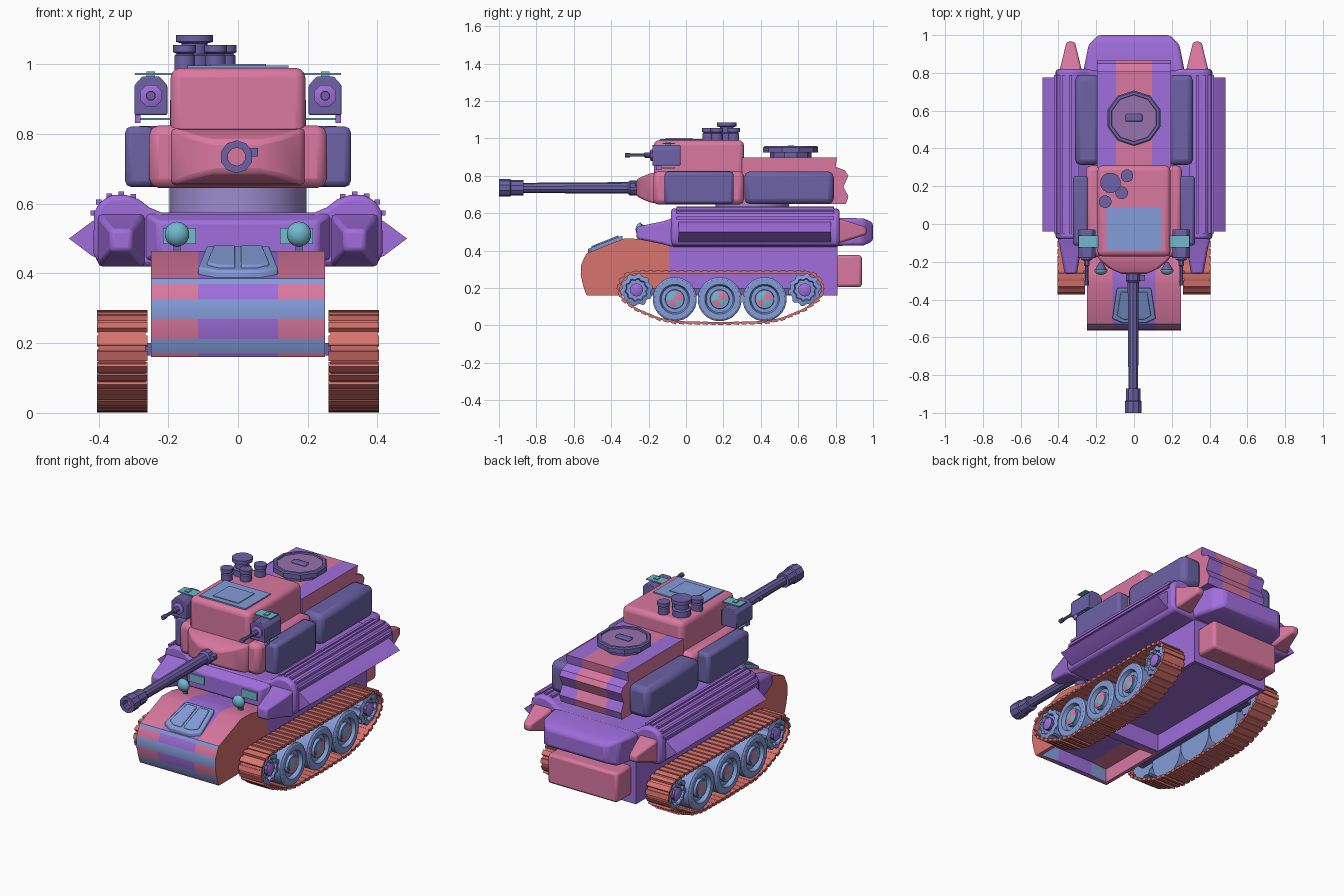
import bpy, bmesh, math
from mathutils import Vector

if "Cube" in bpy.data.objects:
    bpy.data.objects.remove(bpy.data.objects["Cube"])


def lin(c):
    c /= 255
    return c / 12.92 if c <= 0.04045 else ((c + 0.055) / 1.055) ** 2.4


MATS = {}
for mat_name, rgb in {"purple": (160, 110, 220), "pink": (218, 120, 160), "coral": (218, 115, 110),
                      "indigo": (108, 98, 166), "light blue": (131, 156, 216), "teal": (113, 184, 205),
                      "lavender": (155, 140, 207), "mauve": (152, 113, 174)}.items():
    m = bpy.data.materials.new(mat_name)
    m.diffuse_color = (*[lin(c) for c in rgb], 1)
    m.use_nodes = True
    m.node_tree.nodes["Principled BSDF"].inputs["Base Color"].default_value = m.diffuse_color
    MATS[mat_name] = m


def loft(name, rings, mats, bevel=0.0, rule=None, closed=False, recess=0.0, segs=2):
    """Skin rings of points; rule(center, normal) picks an index into mats."""
    mats = [mats] if isinstance(mats, str) else mats
    bm = bmesh.new()
    vs = [[bm.verts.new(p) for p in r] for r in rings]
    n = len(rings[0])
    for k in range(len(vs) if closed else len(vs) - 1):
        a, b = vs[k], vs[(k + 1) % len(vs)]
        for i in range(n):
            j = (i + 1) % n
            bm.faces.new((a[i], a[j], b[j], b[i]))
    if not closed:
        bm.faces.new(vs[0])
        bm.faces.new(vs[-1])
    bmesh.ops.recalc_face_normals(bm, faces=bm.faces)
    if recess:   # hollow underside
        for thick, depth in ((0.03, 0), (0.004, -recess)):
            bm.normal_update()
            low = [f for f in bm.faces if f.normal.z < -0.95] if not depth else low
            bmesh.ops.inset_region(bm, faces=low, thickness=thick, depth=depth)
    bm.normal_update()
    if rule:
        for f in bm.faces:
            f.material_index = rule(f.calc_center_median(), f.normal)
    me = bpy.data.meshes.new(name)
    bm.to_mesh(me)
    bm.free()
    for c in mats:
        me.materials.append(MATS[c])
    me.polygons.foreach_set("use_smooth", [True] * len(me.polygons))
    me.set_sharp_from_angle(angle=math.radians(32))
    ob = bpy.data.objects.new(name, me)
    bpy.context.collection.objects.link(ob)
    if bevel:
        mod = ob.modifiers.new("bevel", "BEVEL")
        mod.width, mod.segments, mod.angle_limit = bevel, segs, math.radians(30)
    return ob


def rect(x, z, y, hx, hz):
    return [(x - hx, y, z - hz), (x + hx, y, z - hz), (x + hx, y, z + hz), (x - hx, y, z + hz)]


def box(name, x, y, z, mat, bevel=0.0, **kw):
    cx, cz, hx, hz = sum(x) / 2, sum(z) / 2, abs(x[1] - x[0]) / 2, (z[1] - z[0]) / 2
    return loft(name, [rect(cx, cz, v, hx, hz) for v in y], mat, bevel, **kw)


def along_x(name, prof, xs, mats, bevel=0.0, **kw):
    return loft(name, [[(x, y, z) for y, z in prof] for x in xs], mats, bevel, **kw)


def along_y(name, prof, ys, mats, bevel=0.0, **kw):
    return loft(name, [[(x, y, z) for x, z in prof] for y in ys], mats, bevel, **kw)


def lathe(name, prof, c, axis, n, mats, rule=None, tooth=1.0, bevel=0.0):
    """prof = (radius, height along axis) pairs, n sides."""
    rings = []
    for r, h in prof:
        ring = []
        for i in range(n):
            t = 2 * math.pi * (i + 0.5) / n
            rr = r * (tooth if i % 4 < 2 else 1)
            a, b = rr * math.cos(t), rr * math.sin(t)
            p = {"X": (h, a, b), "Y": (a, h, b), "Z": (a, b, h)}[axis]
            ring.append(tuple(c[k] + p[k] for k in range(3)))
        rings.append(ring)
    return loft(name, rings, mats, bevel, rule)


# Front hull: striped slope with painted cross bands
nose = [(-.53, .16), (-.537, .172), (-.55, .212), (-.563, .27), (-.56, .325), (-.54, .37), (-.53, .386),
        (-.33, .465), (-.24, .462), (-.09, .43), (-.09, .16)]


def nose_rule(c, n):
    if abs(n.x) > .9 and abs(c.x) > .24:
        return 0
    if c.y < -.5 and (.172 < c.z < .212 or .27 < c.z < .325 or .37 < c.z < .386):
        return 3
    return 2 if abs(c.x) < .115 else 1


along_x("front_hull", nose, (-.25, -.115, .115, .25), ["coral", "pink", "purple", "light blue"],
        rule=nose_rule, recess=.08)
# Driver hatch with two raised leaves
slope = lambda y, d: (y, .465 + (y + .33) * .395 + d)
loft("driver_hatch", [[(x, *slope(y, d)) for x, y in ((-.115, -.5), (-.06, -.525), (.06, -.525), (.115, -.5),
                                                     (.09, -.34), (-.09, -.34))] for d in (-.01, .02)],
     "light blue", .006)
for s in (-1, 1):
    loft("hatch_leaf", [[(s * x, *slope(y, d)) for x, y in ((.008, -.505), (.055, -.505), (.09, -.485),
                                                           (.07, -.36), (.008, -.36))] for d in (.01, .028)],
         "light blue", .004)

# Main hull and rear
box("lower_hull", (-.25, .25), (-.09, .81), (.16, .44), "purple", recess=.1)
box("rear_box", (-.22, .22), (.8, .94), (.205, .375), "pink", .015)
half = [(.22, .575), (.255, .59), (.285, .613), (.32, .625), (.36, .625), (.395, .608), (.413, .575), (.415, .46),
        (.4, .425), (.27, .42)]
along_y("upper_hull", half + [(-x, z) for x, z in reversed(half)], (-.08, .82), "purple", .015)
loft("front_cowl", [rect(0, .505, -.07, .27, .07), rect(0, .5, -.13, .23, .05)], "purple", .01)
loft("rear_lobe", [rect(0, .5, y, x, z) for y, x, z in ((.8, .27, .075), (.95, .24, .072), (1, .19, .05))],
     "purple", .015)

for s in (-1, 1):
    # Side flanges, prongs and rails
    along_y("side_flange", [(s * .38, .565), (s * .418, .55), (s * .485, .5), (s * .418, .45), (s * .38, .435)],
            (-.04, .775), "purple")
    loft("front_prong", [rect(s * .335, .495, y, w, h) for y, w, h in
                         ((-.07, .07, .078), (-.12, .058, .062), (-.265, .032, .032))], "purple", .012)
    loft("rear_prong", [rect(s * .335, .505, y, w, h) for y, w, h in
                        ((.81, .06, .068), (.85, .05, .056), (.965, .022, .02))], "pink", .012)
    for x, z in ((.30, .622), (.335, .629), (.37, .624), (.4, .606), (.415, .575)):
        box("fender_rail", (s * x - .008, s * x + .008), (-.05, .79), (z - .008, z + .006), "purple")
    # Headlamps and lamp plates
    lathe("headlamp_housing", [(.008, -.2), (.034, -.245)], (s * .175, 0, .513), "Y", 14, "indigo")
    lathe("headlamp_lens", [(.036, -.24), (.036, -.247), (.028, -.26), (.014, -.267), (.003, -.269)],
          (s * .175, 0, .513), "Y", 14, "teal")
    box("headlamp_stalk", (s * .175 - .01, s * .175 + .01), (-.235, -.215), (.44, .5), "indigo")
    box("lamp_plate", (s * .12, s * .215), (-.138, -.125), (.485, .53), "teal")

# Tracks: band, links and wheels
arc = [(0, .012), (.24, .017), (.33, .036), (.45, .086), (.525, .14), (.547, .19), (.535, .24), (.5, .272),
       (.45, .283), (0, .283)]
loop = [Vector((0, .185 + y, z)) for y, z in arc] + [Vector((0, .185 - y, z)) for y, z in arc[-2:0:-1]]


def resample(pts, count):
    segs = [(a, b, (b - a).length) for a, b in zip(pts, pts[1:] + pts[:1])]
    step = sum(s[2] for s in segs) / count
    out, pos = [], 0.0
    for a, b, l in segs:
        while pos < l and len(out) < count:
            out.append((a.lerp(b, pos / l), (b - a) / l))
            pos += step
        pos -= l
    return out


for s in (-1, 1):
    band = []
    for p, t in resample(loop, 64):
        nrm = Vector((0, t.z, -t.y)) * .005
        band.append([(s * x, *(p + nrm * k).yz) for x, k in ((.265, -1), (.4, -1), (.4, 1), (.265, 1))])
    loft("track_band", band, "coral", closed=True)
    for p, t in resample(loop, 58):
        nrm = Vector((0, t.z, -t.y))
        ends = [p + t * a + nrm * b for a, b in ((-.014, -.006), (.014, -.006), (.014, .011), (-.014, .009))]
        loft("track_link", [[(s * x, e.y, max(e.z, 0)) for e in ends] for x in (.26, .405)], "coral")
    for y in (-.06, .18, .42):
        lathe("road_wheel", [(.118, .28), (.118, .39), (.108, .397), (.08, .397), (.072, .375), (.052, .375),
                             (.05, .392), (.04, .392)], (0, y, .14), "X", 24, "light blue")
        if s < 0:
            bpy.context.collection.objects[-1].scale.x = -1
        lathe("wheel_hub", [(.042, s * .38), (.042, s * .396), (.022, s * .4), (.002, s * .4)], (0, y, .14), "X", 16,
              ["pink", "teal", "lavender"],
              rule=lambda c, n, y=y: 2 if math.hypot(c.y - y, c.z - .14) > .038 else int((c.y > y) == (c.z < .14)))
    for y in (-.265, .635):
        lathe("sprocket", [(.078, s * .29), (.078, s * .385), (.055, s * .392), (.05, s * .375), (.03, s * .375)],
              (0, y, .19), "X", 40, "light blue", tooth=1.13)
        lathe("sprocket_hub", [(.036, s * .36), (.036, s * .392), (.02, s * .4)], (0, y, .19), "X", 10,
              ["indigo", "purple"], rule=lambda c, n, y=y: int(math.hypot(c.y - y, c.z - .19) < .03))
    box("wheel_axle_beam", (s * .24, s * .3), (-.27, .64), (.165, .2), "indigo")

# Turret
lathe("turret_ring", [(.197, .56), (.197, .66)], (0, .355, 0), "Z", 32, "lavender")
box("turret_lower", (-.255, .255), (-.175, .31), (.645, .825), "pink", .028)
box("turret_upper", (-.193, .193), (-.172, .31), (.75, .99), "pink", .028, segs=3)
loft("gun_mantlet", [rect(0, z, y, w, h) for y, w, h, z in ((-.15, .2, .083, .735), (-.19, .185, .078, .735),
                                                           (-.235, .13, .06, .735), (-.265, .065, .045, .735))],
     "pink", .012)
lathe("main_barrel", [(.04, -.24), (.04, -.3), (.031, -.31), (.027, -.87), (.041, -.87), (.041, -.935), (.047, -.94),
                      (.047, -1), (.026, -1), (.026, -.96)], (-.004, 0, .735), "Y", 10, ["indigo", "pink"],
      rule=lambda c, n: int(abs(c.y + .96) < .001 and n.y < -.9))
box("barrel_lug", (.03, .057), (-.3, -.27), (.735, .76), "indigo")

# Bustle with lengthwise stripes and zigzag rear
bustle = [(.3, .648), (.3, .898), (.807, .898), (.8, .848), (.85, .828), (.868, .8), (.842, .74), (.868, .69), (.855, .648)]
along_x("turret_bustle", bustle, (-.195, -.095, .095, .195), ["pink", "purple"],
        rule=lambda c, n: int(abs(c.x) > .096 and abs(n.x) < .9))
for s in (-1, 1):
    box("bustle_side_bin", (s * .18, s * .312), (.312, .79), (.648, .823), "indigo", .03)
    box("turret_side_bin", (s * .24, s * .324), (-.115, .255), (.648, .822), "indigo", .018)

# Roof hatch, cupola and periscopes
box("roof_plate", (-.145, .145), (-.14, .088), (.985, .997), "light blue")
box("roof_plate_panel", (-.08, .08), (-.11, .035), (.99, 1.001), "light blue")
lathe("cupola", [(.11, .89), (.11, .925), (.147, .925), (.147, .952), (.14, .958), (.125, .958), (.123, .95)],
      (0, .56, 0), "Z", 10, ["indigo", "mauve"], rule=lambda c, n: int(n.z > .9 and abs(c.z - .95) < .001))
box("cupola_handle", (-.045, .045), (.542, .582), (.945, .962), "indigo", .012)
for x, y, r, h in ((-.125, .218, .055, 1.085), (-.037, .255, .034, 1.055), (-.065, .165, .034, 1.055),
                   (-.153, .118, .034, 1.055)):
    lathe("periscope", [(r * .9, .98), (r * .9, 1.025), (r * .7, 1.03), (r * .7, h - .025), (r, h - .02), (r, h)],
          (x, y, 0), "Z", 12, "indigo")

# Side guns
for s in (-1, 1):
    x = s * .25
    along_y("side_gun_box", [(x - .047, .855), (x + .047, .855), (x + .047, .94), (x + .025, .965),
                             (x - .025, .965), (x - .047, .94)], (-.18, -.03), "indigo", .004)
    lathe("side_gun_collar", [(.034, -.17), (.034, -.188), (.022, -.193)], (x, 0, .91), "Y", 8, "purple")
    lathe("side_gun_barrel", [(.015, -.18), (.015, -.22), (.009, -.225), (.009, -.3), (.013, -.3), (.013, -.325)],
          (x, 0, .91), "Y", 8, "indigo")
    box("side_gun_foot", (s * .28, s * .295), (-.16, -.13), (.832, .86), "purple")
    for z in (.843, .972):
        box("side_gun_bracket", (s * .19, s * .295), (-.125, -.06), (z - .003, z + .003), "teal")
    box("side_gun_sight", (x - .012, x + .012), (-.11, -.08), (.965, .98), "teal")
